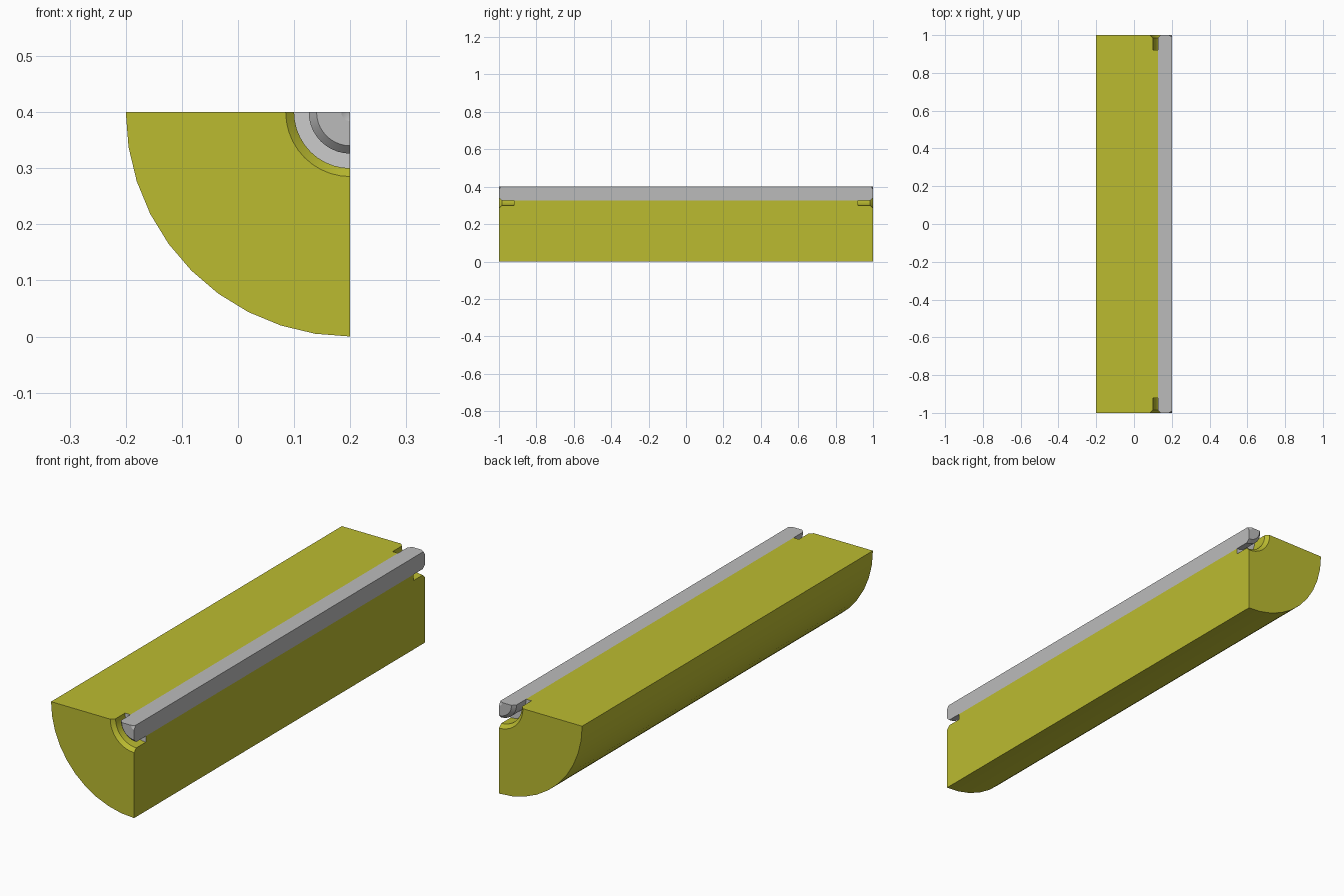
import bpy, bmesh, math

if "Cube" in bpy.data.objects:
    bpy.data.objects.remove(bpy.data.objects["Cube"])

AXIS_X, AXIS_Z = 0.2, 0.4
STEPS = 10  # facets across the quarter turn


def material(name, rgb):
    m = bpy.data.materials.new(name)
    m.diffuse_color = (*rgb, 1)
    m.use_nodes = True
    m.node_tree.nodes["Principled BSDF"].inputs["Base Color"].default_value = m.diffuse_color
    return m


def mirrored(half):
    """Complete a (radius, y) half profile by mirroring it across y = 0."""
    return half + [(r, -y) for r, y in reversed(half)]


def quarter_turn(name, profile, mats, second=()):
    """Sweep a closed (radius, y) profile through the lower-left quarter.
    Profile edges listed in `second` use the second material."""
    bm = bmesh.new()
    rings = []
    for i in range(STEPS + 1):
        a = math.pi + math.pi / 2 * i / STEPS
        rings.append([bm.verts.new((AXIS_X + r * math.cos(a), y,
                                    AXIS_Z + r * math.sin(a)))
                      for r, y in profile])
    n = len(profile)
    for a, b in zip(rings, rings[1:]):
        for j in range(n):
            k = (j + 1) % n
            if profile[j][0] == 0 and profile[k][0] == 0:
                continue
            f = bm.faces.new((a[j], a[k], b[k], b[j]))
            f.material_index = 1 if j in second else 0
    # flat cut faces
    bm.faces.new(rings[0])
    bm.faces.new(rings[-1])
    bmesh.ops.remove_doubles(bm, verts=bm.verts, dist=1e-5)
    bmesh.ops.recalc_face_normals(bm, faces=bm.faces)
    me = bpy.data.meshes.new(name)
    bm.to_mesh(me)
    bm.free()
    for m in mats:
        me.materials.append(m)
    ob = bpy.data.objects.new(name, me)
    bpy.context.collection.objects.link(ob)
    bpy.ops.object.select_all(action='DESELECT')
    ob.select_set(True)
    bpy.context.view_layer.objects.active = ob
    bpy.ops.object.shade_smooth_by_angle(angle=math.radians(30))
    return ob


olive = material("olive", (0.5, 0.5, 0.03))
steel = material("steel", (0.5, 0.5, 0.5))
pale = material("pale_grey", (0.68, 0.68, 0.68))

# Outer body: bore, recess floor, recess wall, chamfer, end face, outer skin
body = mirrored([(0.074, 0.92), (0.10, 0.92), (0.10, 0.985),
                 (0.115, 1.0), (0.40, 1.0)])
quarter_turn("outer_body", body, [olive, pale], second=(0, 8))

# Centre rod: chamfered ends with a small conical centre mark
rod = mirrored([(0.0, 0.99), (0.016, 1.0), (0.06, 1.0), (0.074, 0.985)])
quarter_turn("centre_rod", rod, [steel])
